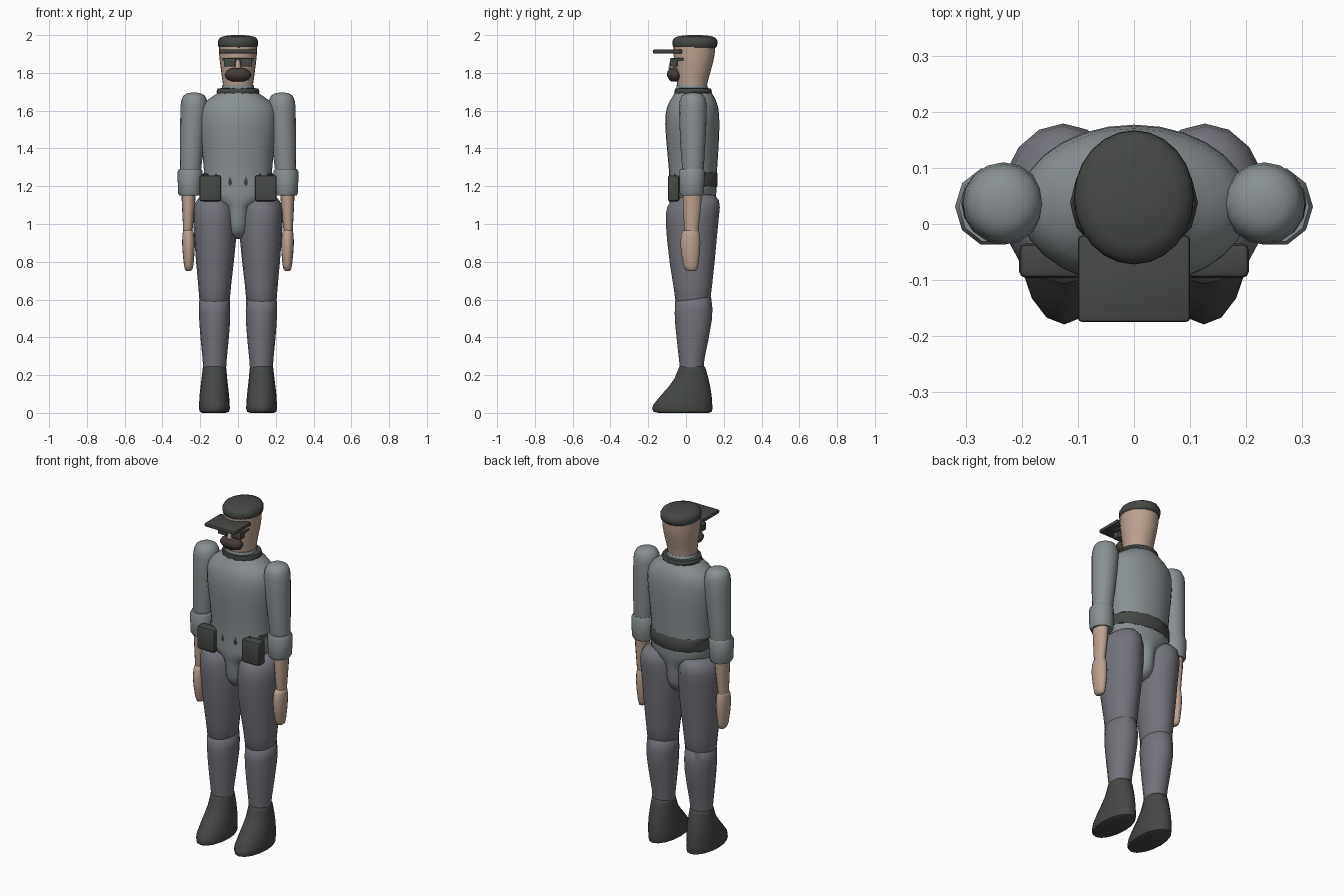
import bpy, bmesh, math


def material(name, rgb):
    m = bpy.data.materials.new(name)
    m.diffuse_color = (*rgb, 1)
    return m


SHIRT = material("shirt_grey", (0.25, 0.28, 0.29))
PANTS = material("trouser_grey", (0.17, 0.17, 0.20))
DARK = material("dark", (0.06, 0.065, 0.06))
SKIN = material("skin", (0.50, 0.36, 0.28))
BROWN = material("hair_brown", (0.06, 0.045, 0.04))


def finish(bm, name, mat, angle=50):
    bmesh.ops.recalc_face_normals(bm, faces=bm.faces)
    me = bpy.data.meshes.new(name)
    bm.to_mesh(me)
    bm.free()
    ob = bpy.data.objects.new(name, me)
    bpy.context.collection.objects.link(ob)
    me.materials.append(mat)
    bpy.ops.object.select_all(action='DESELECT')
    ob.select_set(True)
    bpy.context.view_layer.objects.active = ob
    bpy.ops.object.shade_smooth_by_angle(angle=math.radians(angle))
    return ob


def loft(name, mat, rings, n=16, sx=1, tilt=0, angle=50):
    """Elliptical rings given as (x0, x1, y0, y1, z); tilt lifts z along y."""
    bm = bmesh.new()
    prev = None
    for x0, x1, y0, y1, z in rings:
        cx, cy, rx, ry = (x0 + x1) / 2, (y0 + y1) / 2, (x1 - x0) / 2, (y1 - y0) / 2
        ring = []
        for i in range(n):
            a = 2 * math.pi * i / n
            ring.append(bm.verts.new((sx * (cx + rx * math.cos(a)), cy + ry * math.sin(a),
                                      z + tilt * ry * math.sin(a))))
        if prev:
            for i in range(n):
                j = (i + 1) % n
                bm.faces.new((prev[i], prev[j], ring[j], ring[i]))
        else:
            bm.faces.new(ring)
        prev = ring
    bm.faces.new(prev)
    return finish(bm, name, mat, angle)


def box(name, mat, x0, x1, y0, y1, z0, z1, bevel=0.008):
    bm = bmesh.new()
    bmesh.ops.create_cube(bm, size=1)
    for v in bm.verts:
        v.co = ((x0 + x1) / 2 + v.co.x * (x1 - x0), (y0 + y1) / 2 + v.co.y * (y1 - y0),
                (z0 + z1) / 2 + v.co.z * (z1 - z0))
    if bevel:
        bmesh.ops.bevel(bm, geom=bm.edges[:], offset=bevel, segments=2, affect='EDGES', profile=0.5)
    return finish(bm, name, mat, 40)


def sym(*rows):
    return [(-r, r, y0, y1, z) for r, y0, y1, z in rows]


# Torso with crotch piece
loft("torso", SHIRT, sym(
    (.025, .01, .06, .92), (.050, -.03, .10, .932), (.064, -.06, .125, .96), (.068, -.075, .14, 1.0),
    (.070, -.08, .145, 1.06), (.085, -.085, .15, 1.10), (.15, -.09, .155, 1.125),
    (.187, -.09, .16, 1.16), (.183, -.088, .162, 1.22), (.180, -.09, .164, 1.28), (.188, -.098, .170, 1.37),
    (.199, -.106, .175, 1.46), (.205, -.110, .177, 1.53), (.205, -.108, .175, 1.58),
    (.195, -.100, .170, 1.62), (.170, -.086, .160, 1.65), (.135, -.070, .148, 1.675),
    (.105, -.060, .135, 1.695), (.088, -.052, .118, 1.71), (.083, -.050, .112, 1.735)), n=28)

# Belt and collar, faceted bands partly sunk in the shirt
loft("belt", DARK, sym((.176, -.082, .165, 1.195), (.187, -.089, .171, 1.205),
                       (.187, -.089, .171, 1.265), (.176, -.082, .165, 1.275)), n=14, angle=35)
loft("collar", DARK, sym((.108, -.060, .136, 1.685), (.114, -.064, .140, 1.70),
                         (.108, -.060, .134, 1.717), (.08, -.045, .11, 1.72)), n=14, angle=35)

# Head and cap
loft("head", SKIN, sym(
    (.078, -.045, .110, 1.70), (.080, -.047, .112, 1.74), (.087, -.055, .125, 1.79),
    (.095, -.062, .142, 1.85), (.100, -.066, .152, 1.90), (.101, -.067, .154, 1.95)), n=24)
loft("cap", DARK, sym(
    (.096, -.063, .155, 1.932), (.104, -.069, .162, 1.938), (.107, -.072, .167, 1.955),
    (.106, -.071, .166, 1.970), (.097, -.062, .157, 1.985), (.075, -.038, .133, 1.995),
    (.03, .015, .08, 2.0)), n=24)
box("cap_brim", DARK, -.10, .10, -.175, -.02, 1.902, 1.924)

# Face details
for s, side in ((1, "left"), (-1, "right")):
    a, b = sorted((s * .014, s * .075))
    box("glasses_lens_" + side, DARK, a, b, -.085, -.045, 1.833, 1.873, .005)
    a, b = sorted((s * .070, s * .084))
    box("glasses_arm_" + side, DARK, a, b, -.07, .02, 1.866, 1.878, .002)
box("glasses_bridge", DARK, -.074, .074, -.083, -.055, 1.867, 1.878, .003)
loft("nose", SKIN, sym((.005, -.085, -.06, 1.815), (.017, -.094, -.05, 1.825),
                       (.014, -.090, -.05, 1.845), (.008, -.078, -.05, 1.88)), n=10)
loft("moustache", BROWN, sym(
    (.030, -.078, -.030, 1.755), (.055, -.090, -.025, 1.763), (.068, -.099, -.02, 1.780),
    (.071, -.103, -.02, 1.793), (.060, -.098, -.025, 1.810), (.042, -.088, -.030, 1.822),
    (.018, -.075, -.04, 1.828)), n=14)

for s, side in ((1, "left"), (-1, "right")):
    # Arms
    loft("sleeve_" + side, SHIRT, [
        (.205, .300, -.01, .085, 1.20), (.195, .308, -.020, .094, 1.29), (.180, .307, -.030, .102, 1.42),
        (.167, .306, -.035, .108, 1.54), (.160, .305, -.037, .110, 1.62), (.164, .300, -.033, .106, 1.655),
        (.176, .289, -.021, .094, 1.68), (.197, .268, 0, .073, 1.692), (.220, .245, .025, .05, 1.696)], sx=s)
    loft("cuff_" + side, SHIRT, [
        (.195, .311, -.030, .092, 1.152), (.190, .318, -.037, .098, 1.165), (.189, .319, -.038, .100, 1.22),
        (.187, .319, -.040, .102, 1.278), (.194, .312, -.034, .096, 1.291)], n=10, sx=s, angle=45)
    loft("forearm_" + side, SKIN, [
        (.242, .290, -.005, .063, .95), (.239, .291, -.010, .068, .985), (.228, .297, -.016, .080, 1.10),
        (.222, .300, -.018, .084, 1.18)], sx=s)
    loft("hand_" + side, SKIN, [
        (.252, .272, .015, .045, .75), (.243, .280, -.003, .058, .757), (.236, .286, -.014, .064, .78),
        (.230, .293, -.026, .073, .85), (.228, .296, -.030, .076, .90), (.232, .294, -.025, .073, .945),
        (.238, .290, -.014, .066, .965), (.250, .278, .01, .04, .972)], sx=s)

    # Legs
    loft("thigh_" + side, PANTS, [
        (.055, .195, -.04, .115, .575), (.043, .205, -.056, .131, .605), (.036, .211, -.066, .140, .68),
        (.022, .222, -.085, .153, .80), (.010, .231, -.099, .164, .92), (.010, .238, -.107, .174, 1.02),
        (.014, .238, -.107, .179, 1.07), (.025, .229, -.098, .174, 1.11), (.048, .207, -.074, .150, 1.14),
        (.09, .165, -.02, .10, 1.152)], tilt=.12, sx=s)
    loft("shin_" + side, PANTS, [
        (.064, .184, -.030, .092, .22), (.060, .187, -.036, .098, .28), (.050, .197, -.047, .119, .38),
        (.042, .205, -.057, .137, .48), (.041, .206, -.060, .140, .54), (.043, .205, -.057, .133, .60),
        (.070, .175, -.02, .10, .625)], tilt=.12, sx=s)
    loft("shoe_" + side, DARK, [
        (.065, .188, -.145, .120, 0), (.048, .202, -.172, .136, .006), (.043, .206, -.179, .140, .022),
        (.044, .206, -.172, .139, .045), (.047, .204, -.135, .136, .09), (.052, .199, -.095, .129, .135),
        (.057, .193, -.062, .119, .18), (.061, .188, -.043, .107, .225), (.063, .186, -.037, .101, .243),
        (.075, .175, -.025, .09, .25)], sx=s)

    # Belt pouches
    a, b = sorted((s * .09, s * .205))
    box("belt_pouch_" + side, DARK, a, b, -.096, -.035, 1.12, 1.258, .012)
